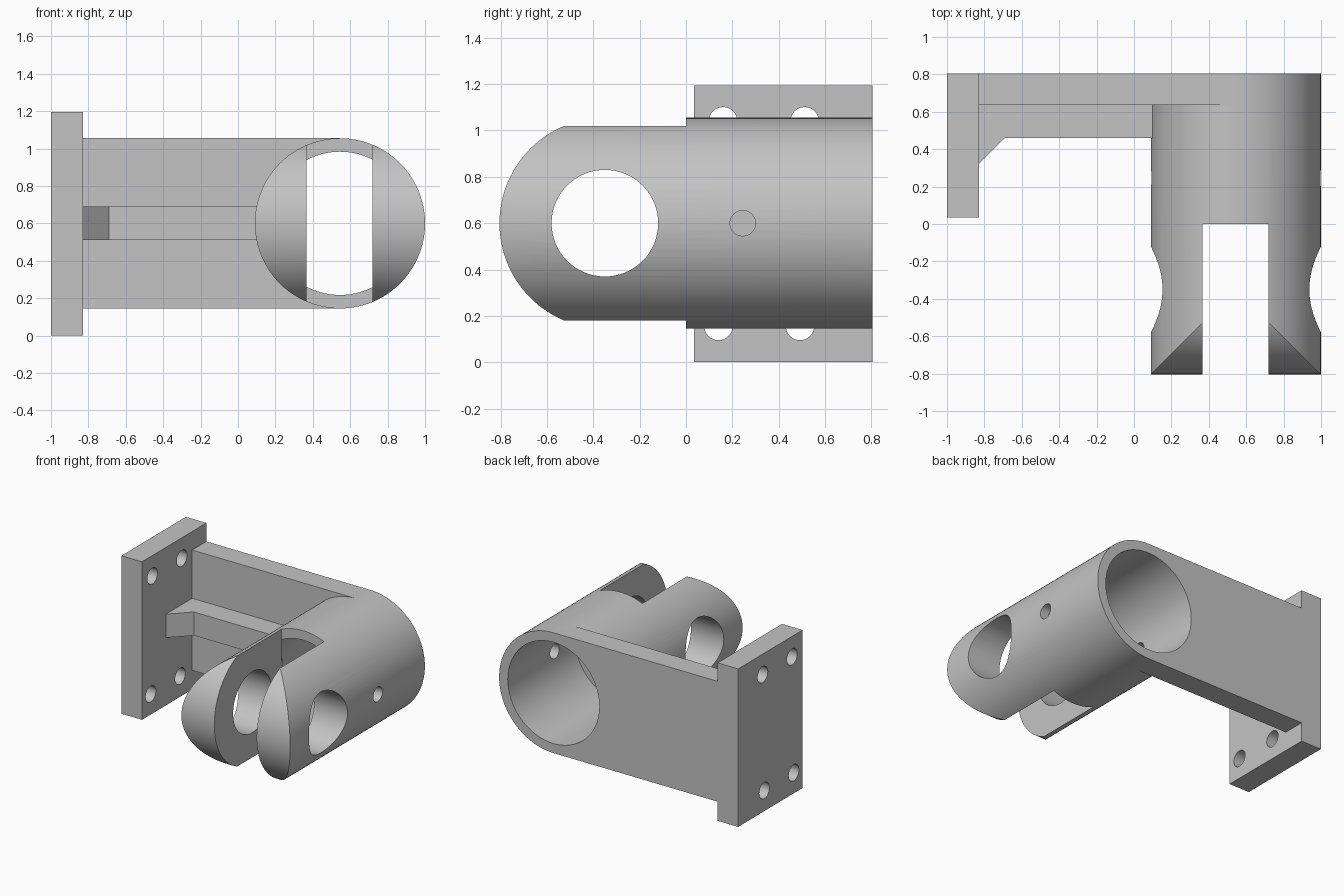
import bpy, math
from mathutils import Matrix

cube = bpy.data.objects.get("Cube")
if cube:
    bpy.data.objects.remove(cube, do_unlink=True)

grey = bpy.data.materials.new("machined grey")
grey.use_nodes = True
COLOUR = (0.55, 0.55, 0.55, 1)
grey.diffuse_color = COLOUR
grey.node_tree.nodes["Principled BSDF"].inputs["Base Color"].default_value = COLOUR

CX, CZ, R = 0.545, 0.6, 0.455      # tube axis and radius
BACK, FRONT, PIN_Y = 0.805, -0.805, -0.35


def prism(name, profile, axis, lo, hi):
    """Extrude a 2D profile: (y, z) along x, (x, z) along y, (x, y) along z."""
    place = {"x": lambda a, b, t: (t, a, b),
             "y": lambda a, b, t: (a, t, b),
             "z": lambda a, b, t: (a, b, t)}[axis]
    n = len(profile)
    verts = [place(a, b, t) for t in (lo, hi) for a, b in profile]
    faces = [list(range(n))[::-1], list(range(n, 2 * n))]
    faces += [(i, (i + 1) % n, n + (i + 1) % n, n + i) for i in range(n)]
    if axis == "y":
        faces = [tuple(reversed(f)) for f in faces]
    mesh = bpy.data.meshes.new(name)
    mesh.from_pydata(verts, [], faces)
    mesh.materials.append(grey)
    obj = bpy.data.objects.new(name, mesh)
    bpy.context.collection.objects.link(obj)
    return obj


def circle(a, b, r, n=96, start=0.0, sweep=math.tau):
    return [(a + r * math.cos(start + sweep * i / n),
             b + r * math.sin(start + sweep * i / n)) for i in range(n)]


def rect(a0, a1, b0, b1):
    return [(a0, b0), (a1, b0), (a1, b1), (a0, b1)]


def combine(obj, tool, operation="DIFFERENCE"):
    """Apply a boolean and discard the tool."""
    mod = obj.modifiers.new("bool", "BOOLEAN")
    mod.operation, mod.solver, mod.object = operation, "EXACT", tool
    bpy.context.view_layer.objects.active = obj
    bpy.ops.object.modifier_apply(modifier=mod.name)
    bpy.data.objects.remove(tool, do_unlink=True)


# Clevis tube with a slot between its two fork arms
body = prism("clevis_tube_and_web", circle(CX, CZ, R), "y", FRONT, BACK)
combine(body, prism("slot", rect(0.365, 0.72, 0, 1.2), "y", -1, 0))

# Round the fork ends about the pin axis
end = circle(PIN_Y, CZ, R, 48, math.pi / 2, math.pi) + [(PIN_Y, CZ - R)]
end += [(PIN_Y, -0.2), (1, -0.2), (1, 1.4), (PIN_Y, 1.4)]
combine(body, prism("fork_round", end, "x", -0.2, 1.2), "INTERSECT")

# Web reaching sideways to the plate, then the bore through both
combine(body, prism("web", rect(-0.83, CX, CZ - R, CZ + R), "y", 0.635, BACK), "UNION")
combine(body, prism("bore", circle(CX, CZ, 0.383), "y", 0, 1))

# Fork pin holes and small cross holes
for y, r, n in ((PIN_Y, 0.23, 64), (0.245, 0.055, 32)):
    combine(body, prism("cross_hole", circle(y, CZ, r, n), "x", -0.2, 1.2))

# Mounting plate with four screw holes
plate = prism("mounting_plate", rect(0.035, BACK, 0, 1.195), "x", -1, -0.828)
for y, z in ((0.16, 1.04), (0.512, 1.04), (0.14, 0.156), (0.492, 0.156)):
    combine(plate, prism("screw_hole", circle(y, z, 0.061, 32), "x", -1.1, -0.7))

# Stiffening rib with a gusset at the plate
rib = prism("rib", [(-0.83, 0.32), (-0.69, 0.46), (0.13, 0.46), (0.13, 0.64), (-0.83, 0.64)],
            "z", 0.512, 0.69)

for obj in (body, plate, rib):
    bpy.ops.object.select_all(action="DESELECT")
    obj.select_set(True)
    bpy.context.view_layer.objects.active = obj
    bpy.ops.object.shade_smooth_by_angle(angle=math.radians(25))
